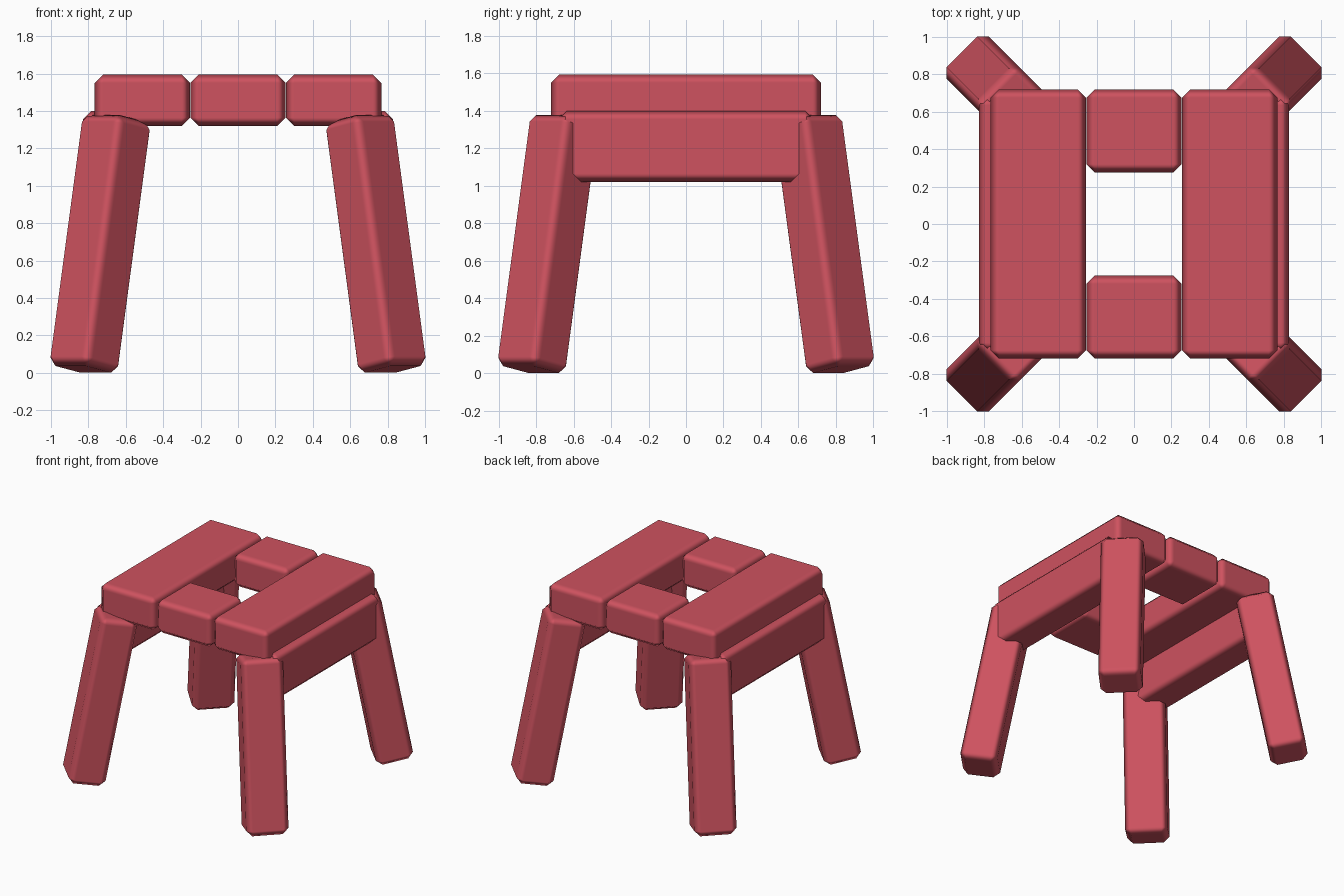
import bpy, math
from mathutils import Matrix, Vector

if "Cube" in bpy.data.objects:
    bpy.data.objects.remove(bpy.data.objects["Cube"])

BEVEL = 0.045

red = bpy.data.materials.new("painted red")
red.diffuse_color = (0.62, 0.085, 0.115, 1)
red.use_nodes = True
red.node_tree.nodes["Principled BSDF"].inputs["Base Color"].default_value = red.diffuse_color


def plank(name, size, matrix):
    """Box with chamfered edges, soft across the chamfers and flat on the faces."""
    bpy.ops.mesh.primitive_cube_add(size=1)
    ob = bpy.context.object
    ob.name = name
    ob.data.transform(Matrix.Diagonal((*size, 1)))
    ob.matrix_world = matrix
    ob.data.materials.append(red)
    bpy.ops.object.shade_smooth()
    bevel = ob.modifiers.new("chamfer", "BEVEL")
    bevel.width = BEVEL
    bevel.segments = 1
    bevel.limit_method = "NONE"
    bevel.harden_normals = True
    return ob


def at(x, y, z):
    return Matrix.Translation(Vector((x, y, z)))


# Seat: two long planks at the sides, two short ones closing front and back
for side, s in (("left", -1), ("right", 1)):
    plank(f"seat_plank_{side}", (0.51, 1.44, 0.275), at(s * 0.511, 0, 1.4575))
for end, s in (("front", -1), ("back", 1)):
    plank(f"seat_plank_{end}", (0.51, 0.445, 0.275), at(0, s * 0.4975, 1.4575))

# Side rails under the seat
for side, s in (("left", -1), ("right", 1)):
    plank(f"side_rail_{side}", (0.275, 1.36, 0.38), at(s * 0.6925, 0, 1.21))

# Splayed legs, one on each diagonal, leaning in towards the top
lean = math.radians(-10.7)
radius = 1.043
for i, name in enumerate(("back_right", "back_left", "front_left", "front_right")):
    turn = Matrix.Rotation(math.radians(45 + 90 * i), 4, "Z")
    tilt = Matrix.Rotation(lean, 4, "Y")
    plank(f"leg_{name}", (0.285, 0.32, 1.366), turn @ at(radius, 0, 0.69) @ tilt)
